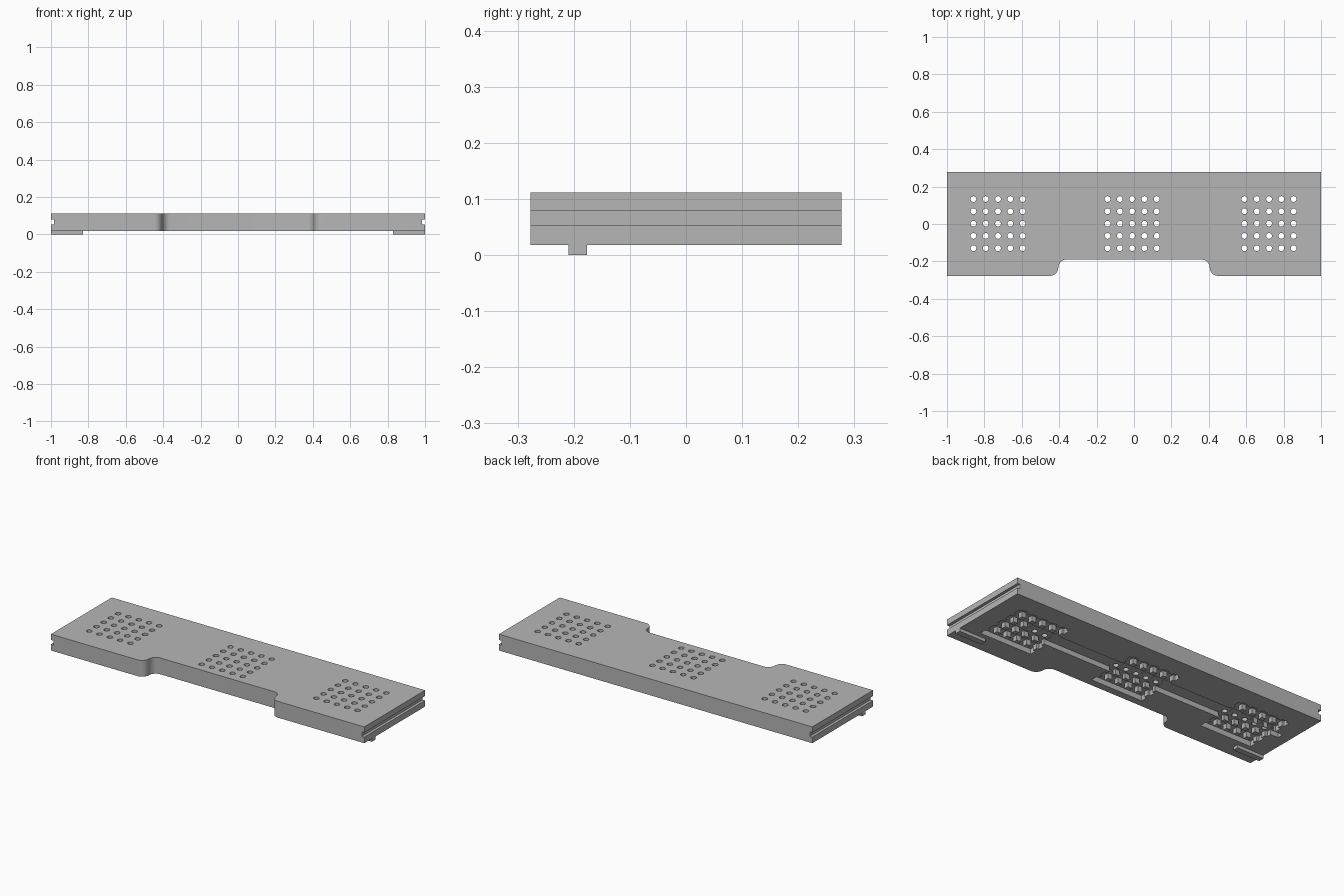
import bpy, bmesh, math
from mathutils import Matrix, Vector

cube = bpy.data.objects.get("Cube")
if cube:
    bpy.data.objects.remove(cube, do_unlink=True)

grey = bpy.data.materials.new("light grey")
grey.use_nodes = True
COLOUR = (0.47, 0.47, 0.47, 1)
grey.diffuse_color = COLOUR
grey.node_tree.nodes["Principled BSDF"].inputs["Base Color"].default_value = COLOUR

BOTTOM, TOP = 0.018, 0.112
HALF_DEPTH = 0.277
PITCH = 0.0657
CENTRES = (-0.727, -0.01, 0.722)
MID_Y = 0.002
STEPS = [(i - 2) * PITCH for i in range(5)]


def add_box(bm, x0, x1, y0, y1, z0, z1):
    size = Vector((x1 - x0, y1 - y0, z1 - z0))
    mid = Vector((x0 + x1, y0 + y1, z0 + z1)) / 2
    bmesh.ops.create_cube(bm, size=1, matrix=Matrix.LocRotScale(mid, None, size))


def make_object(name, bm):
    bmesh.ops.recalc_face_normals(bm, faces=bm.faces)
    mesh = bpy.data.meshes.new(name)
    bm.to_mesh(mesh)
    bm.free()
    mesh.materials.append(grey)
    obj = bpy.data.objects.new(name, mesh)
    bpy.context.collection.objects.link(obj)
    return obj


def arc(cx, cy, r, start, end, n=8):
    angles = [math.radians(start + (end - start) * i / n) for i in range(n + 1)]
    return [(cx + r * math.cos(a), cy + r * math.sin(a)) for a in angles]


def cut(target, bm):
    # Subtract a temporary cutter and bake the result
    cutter = make_object("cutter", bm)
    cutter.hide_render = True
    mod = target.modifiers.new("cut", 'BOOLEAN')
    mod.operation = 'DIFFERENCE'
    mod.solver = 'EXACT'
    mod.object = cutter
    bpy.context.view_layer.update()
    graph = bpy.context.evaluated_depsgraph_get()
    baked = bpy.data.meshes.new_from_object(target.evaluated_get(graph))
    target.modifiers.clear()
    target.data = baked
    bpy.data.objects.remove(cutter, do_unlink=True)


# Plate outline with a filleted recess in the front edge
R, EDGE, RECESS = 0.043, 0.405, -0.19
right = arc(EDGE - R, RECESS - R, R, 90, 0) + arc(EDGE + R, -HALF_DEPTH + R, R, 180, 270)
right += [(1, -HALF_DEPTH), (1, HALF_DEPTH)]
outline = right + [(-x, y) for x, y in reversed(right)]
bm = bmesh.new()
face = bm.faces.new([bm.verts.new((x, y, BOTTOM)) for x, y in outline])
top = bmesh.ops.extrude_face_region(bm, geom=[face])
bmesh.ops.translate(bm, vec=(0, 0, TOP - BOTTOM),
                    verts=[v for v in top["geom"] if isinstance(v, bmesh.types.BMVert)])
plate = make_object("plate", bm)

# Slots along both ends
bm = bmesh.new()
for s in (-1, 1):
    x0, x1 = sorted((s * 0.984, s * 1.1))
    add_box(bm, x0, x1, -0.4, 0.4, 0.053, 0.079)
cut(plate, bm)

# Wiring channel under the plate, with a short exit at one end
bm = bmesh.new()
add_box(bm, -0.73, 0.72, -0.025, 0.08, -0.05, BOTTOM + 0.029)
cut(plate, bm)
bm = bmesh.new()
add_box(bm, -0.94, -0.72, 0.01, 0.045, -0.05, BOTTOM + 0.028)
cut(plate, bm)

# Crossing grooves under each hole field
W = 0.019
bm = bmesh.new()
for cx in CENTRES:
    for d in STEPS:
        add_box(bm, cx - 0.165, cx + 0.165, MID_Y + d - W, MID_Y + d + W, -0.05, BOTTOM + 0.0305)
cut(plate, bm)
bm = bmesh.new()
for cx in CENTRES:
    for d in STEPS:
        add_box(bm, cx + d - W, cx + d + W, MID_Y - 0.147, MID_Y + 0.162, -0.05, BOTTOM + 0.03)
cut(plate, bm)

# Through holes in three square fields
bm = bmesh.new()
for cx in CENTRES:
    for dx in STEPS:
        for dy in STEPS:
            bmesh.ops.create_cone(bm, cap_ends=True, segments=16, radius1=0.0155, radius2=0.0155,
                                  depth=0.4, matrix=Matrix.Translation((cx + dx, MID_Y + dy, 0.1)))
cut(plate, bm)

# Locating ribs under both ends
for name, s in (("left_foot", 1), ("right_foot", -1)):
    bm = bmesh.new()
    x0, x1 = sorted((s * 0.83, s))
    add_box(bm, x0, x1, -0.209, -0.176, 0, BOTTOM)
    make_object(name, bm)

# Smooth the rounded walls and keep edges crisp
for obj in bpy.context.selected_objects:
    obj.select_set(False)
plate.select_set(True)
bpy.context.view_layer.objects.active = plate
bpy.ops.object.shade_smooth_by_angle(angle=math.radians(30))
